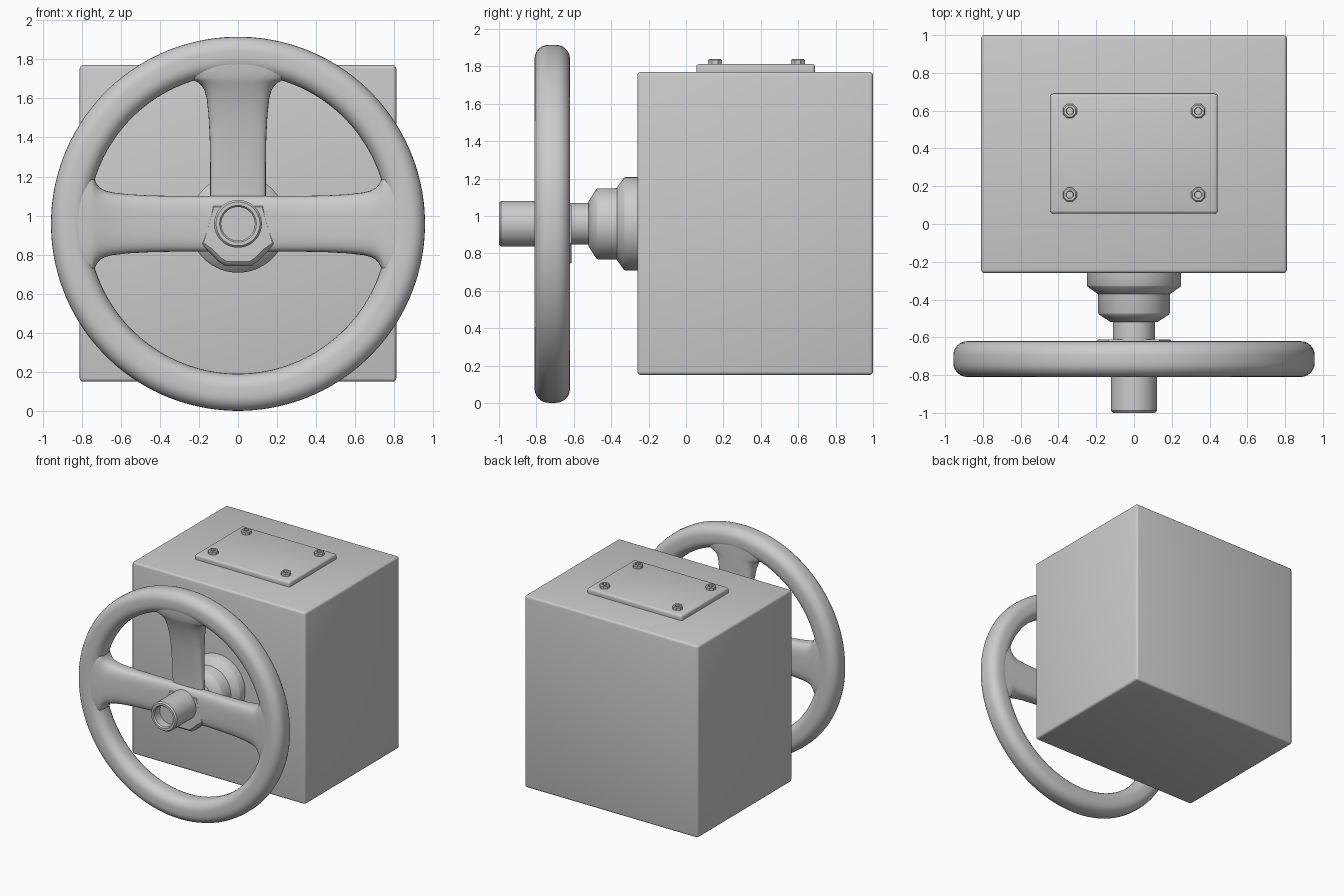
import bpy, bmesh, math
from mathutils import Vector

if "Cube" in bpy.data.objects:
    bpy.data.objects.remove(bpy.data.objects["Cube"])

CZ = 0.958  # height of the wheel axis


def finish(name, bm, angle=35):
    bmesh.ops.remove_doubles(bm, verts=bm.verts, dist=1e-5)
    bmesh.ops.recalc_face_normals(bm, faces=bm.faces)
    me = bpy.data.meshes.new(name)
    bm.to_mesh(me)
    bm.free()
    ob = bpy.data.objects.new(name, me)
    bpy.context.collection.objects.link(ob)
    bpy.ops.object.select_all(action='DESELECT')
    ob.select_set(True)
    bpy.context.view_layer.objects.active = ob
    if angle:
        bpy.ops.object.shade_smooth_by_angle(angle=math.radians(angle))
    return ob


def loft(name, rings, closed=False, caps=True, angle=35):
    """Skin a list of point rings."""
    bm = bmesh.new()
    vs = [[bm.verts.new(p) for p in r] for r in rings]
    n = len(vs[0])
    for i in range(len(vs) if closed else len(vs) - 1):
        a, b = vs[i], vs[(i + 1) % len(vs)]
        for j in range(n):
            k = (j + 1) % n
            bm.faces.new((a[j], a[k], b[k], b[j]))
    if caps and not closed:
        bm.faces.new(vs[0])
        bm.faces.new(vs[-1])
    return finish(name, bm, angle)


def lathe(name, profile, centre, axis='Y', seg=64, closed=False, angle=35):
    """Revolve (radius, height) points around an axis."""
    rings = []
    for r, h in profile:
        ring = []
        for i in range(seg):
            t = 2 * math.pi * (i + 0.5) / seg
            c, s = r * math.cos(t), r * math.sin(t)
            ring.append(Vector((c, h, s) if axis == 'Y' else (c, s, h)) + Vector(centre))
        rings.append(ring)
    return loft(name, rings, closed, True, angle)


def box(name, lo, hi, bevel, segments=3):
    bm = bmesh.new()
    bmesh.ops.create_cube(bm, size=1)
    for v in bm.verts:
        v.co = [lo[i] + (v.co[i] + 0.5) * (hi[i] - lo[i]) for i in range(3)]
    bmesh.ops.bevel(bm, geom=bm.edges[:], offset=bevel, segments=segments,
                    profile=0.5, affect='EDGES')
    return finish(name, bm)


# Housing and its cover plate
box("housing", (-0.81, -0.26, 0.15), (0.81, 1.0, 1.77), 0.018)
box("cover_plate", (-0.443, 0.055, 1.75), (0.443, 0.69, 1.812), 0.016)

# Socket screws on the plate
screw = [(0.04, 1.80), (0.04, 1.833), (0.033, 1.84), (0.021, 1.84), (0.019, 1.82)]
for i, (x, y) in enumerate([(sx * 0.34, y) for sx in (-1, 1) for y in (0.155, 0.598)]):
    lathe(f"plate_screw_{i + 1}", screw, (x, y, 0), 'Z', 8, angle=0)

# Stepped bearing collar and shaft with a hollow end
lathe("bearing_collar", [(0.25, -0.24), (0.25, -0.325), (0.245, -0.333), (0.192, -0.37),
                         (0.19, -0.378), (0.19, -0.47), (0.185, -0.48), (0.122, -0.52),
                         (0.10, -0.52)], (0, 0, CZ))
lathe("shaft", [(0.112, -0.45), (0.112, -0.63), (0.122, -0.64), (0.122, -0.988),
                (0.112, -1.0), (0.094, -1.0), (0.086, -0.99), (0.086, -0.92)], (0, 0, CZ))

# Wheel rim: rounded-square section
rim = []
R0, R1, Y0, Y1, C = 0.767, 0.957, -0.81, -0.62, 0.075
for k, (r, y) in enumerate([(R1 - C, Y1 - C), (R0 + C, Y1 - C), (R0 + C, Y0 + C), (R1 - C, Y0 + C)]):
    for j in range(7):
        t = math.pi / 2 * (k + j / 6)
        rim.append((r + C * math.cos(t), y + C * math.sin(t)))
lathe("wheel_rim", rim, (0, 0, CZ), seg=128, closed=True)


# Spokes: lofted rounded section that flares into the rim
def spoke(name, angle, hub_front):
    stations = [(0.0, 0.142, 0.0), (0.15, 0.142, 0.0), (0.3, 0.142, 0.1), (0.45, 0.145, 0.25),
                (0.56, 0.151, 0.4), (0.64, 0.16, 0.58), (0.68, 0.17, 0.7), (0.705, 0.184, 0.78),
                (0.722, 0.203, 0.84), (0.735, 0.23, 0.88), (0.75, 0.27, 0.92),
                (0.79, 0.285, 0.97), (0.85, 0.285, 1.0)]
    rings = []
    for d, w, k in stations:
        front = hub_front + (-0.807 - hub_front) * k
        mid, half = (front - 0.622) / 2, (-0.622 - front) / 2
        ring = []
        for i in range(40):
            t = 2 * math.pi * i / 40
            c, s = math.cos(t), math.sin(t)
            u = w * math.copysign(abs(c) ** 0.6, c)
            y = mid + half * math.copysign(abs(s) ** 0.6, s)
            a = d
            if d > 0.74:  # follow the curve of the rim
                a = min(d, math.sqrt(0.9 ** 2 - u * u))
            ring.append((a * math.cos(angle) - u * math.sin(angle), y,
                         CZ + a * math.sin(angle) + u * math.cos(angle)))
        rings.append(ring)
    return loft(name, rings, angle=50)


spoke("spoke_right", 0, -0.735)
spoke("spoke_left", math.pi, -0.735)
spoke("spoke_top", math.pi / 2, -0.69)

# Hub boss hanging below the cross spokes
outline = [(-0.2, 0.85), (-0.15, 0.815), (-0.10, 0.765), (-0.065, 0.742)]
outline += [(-x, z) for x, z in reversed(outline)] + [(0.14, 1.06), (-0.14, 1.06)]
mid = Vector((0, 0.93))
rings = []
for y, k in [(-0.735, 0.88), (-0.725, 0.95), (-0.705, 1.0), (-0.63, 1.0), (-0.612, 0.96)]:
    rings.append([(x * k, y, mid.y + (z - mid.y) * k) for x, z in outline])
loft("hub_boss", rings)
